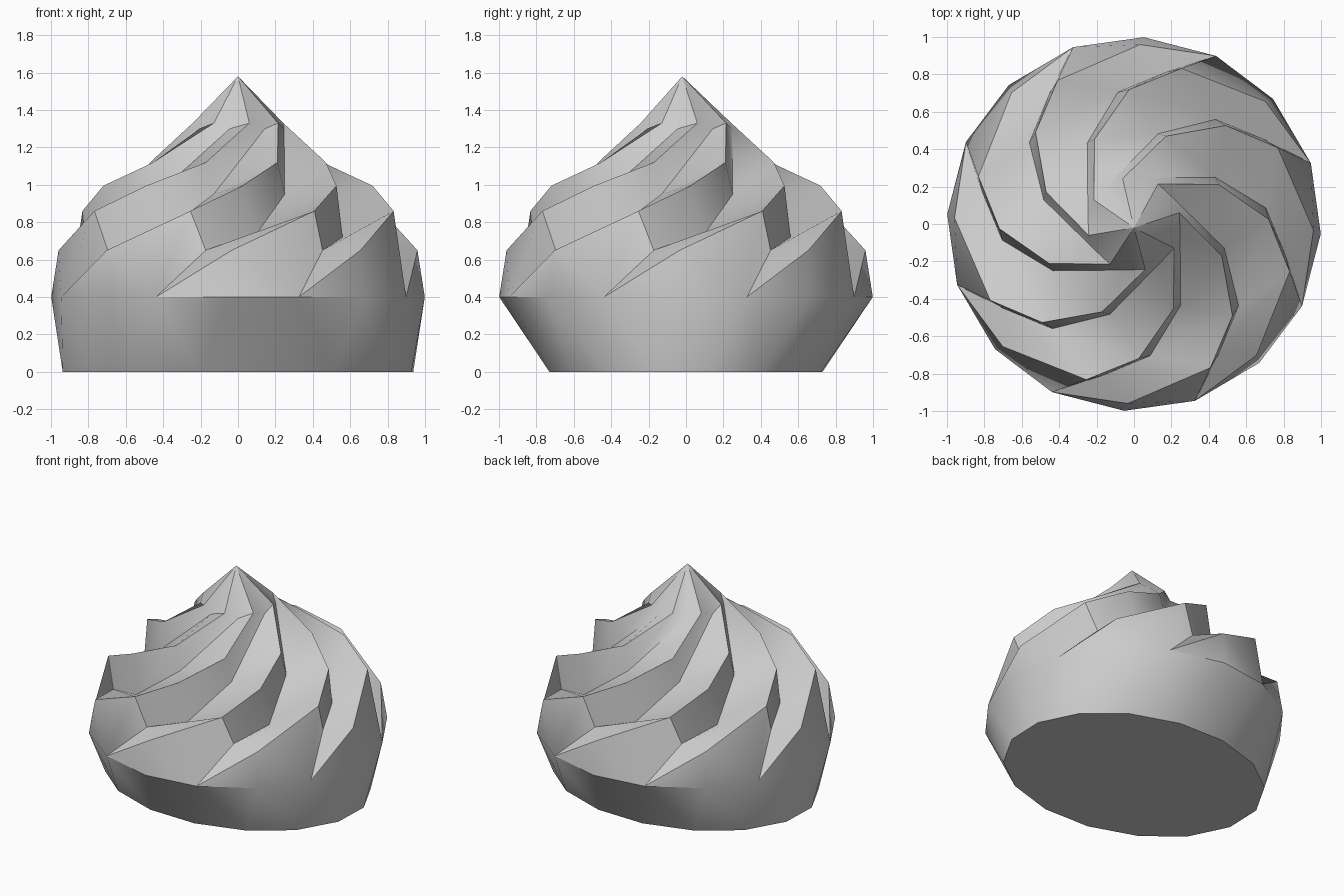
import bpy, bmesh
from math import sin, cos, radians

if "Cube" in bpy.data.objects:
    bpy.data.objects.remove(bpy.data.objects["Cube"])

LOBES = 8
STEP = 360 / LOBES

# crest and gully of one lobe, top to bottom: (angle, radius, height)
CREST = [(239, .25, 1.33), (205, .50, 1.12), (182, .72, .995), (163, .87, .86), (133, .96, .65)]
GULLY = [(260, .25, 1.30), (210, .50, .95), (187, .71, .72), (168, .83, .65), (154, 1.0, .40)]


def polar(a, r, z, ry=None):
    a = radians(a)
    return (r * cos(a), (ry or r) * sin(a), z)


bm = bmesh.new()
crest, gully, belly, foot = [], [], [], []
for k in range(LOBES):
    t = k * STEP
    crest.append([bm.verts.new(polar(a + t, r, z)) for a, r, z in CREST])
    gully.append([bm.verts.new(polar(a + t, r, z)) for a, r, z in GULLY])
    belly.append(bm.verts.new(polar(132 + t, 1.0, .40)))
    # oval footprint, turned slightly against the belly
    foot += [bm.verts.new(polar(a + t - 9.5, .95, 0, .74)) for a in (132, 154)]
tip = bm.verts.new((0, -.02, 1.58))

n = len(CREST)
for k in range(LOBES):
    c, g = crest[k], gully[k]
    m = (k + 1) % LOBES
    c2 = crest[m]
    # pointed top
    bm.faces.new((tip, c[0], g[0]))
    bm.faces.new((tip, g[0], c2[0]))
    for i in range(n - 1):
        # steep wall under the crest, then the lobe rising to the next crest
        bm.faces.new((c[i], c[i + 1], g[i + 1], g[i]))
        bm.faces.new((g[i], g[i + 1], c2[i + 1], c2[i]))
    # belly
    bm.faces.new((c[-1], belly[k], g[-1]))
    bm.faces.new((g[-1], belly[m], c2[-1]))
    # tapered skirt
    f0, f1, f2 = foot[2 * k], foot[2 * k + 1], foot[2 * m]
    bm.faces.new((belly[k], f0, f1, g[-1]))
    bm.faces.new((g[-1], f1, f2, belly[m]))
bm.faces.new(foot)
bmesh.ops.recalc_face_normals(bm, faces=bm.faces)

mesh = bpy.data.meshes.new("cream_swirl")
bm.to_mesh(mesh)
bm.free()
swirl = bpy.data.objects.new("cream_swirl", mesh)
bpy.context.collection.objects.link(swirl)

mat = bpy.data.materials.new("pale_grey_cream")
mat.diffuse_color = (.6, .6, .6, 1)
mat.use_nodes = True
mat.node_tree.nodes["Principled BSDF"].inputs["Base Color"].default_value = mat.diffuse_color
mesh.materials.append(mat)

bpy.context.view_layer.objects.active = swirl
swirl.select_set(True)
bpy.ops.object.shade_smooth_by_angle(angle=radians(35))
